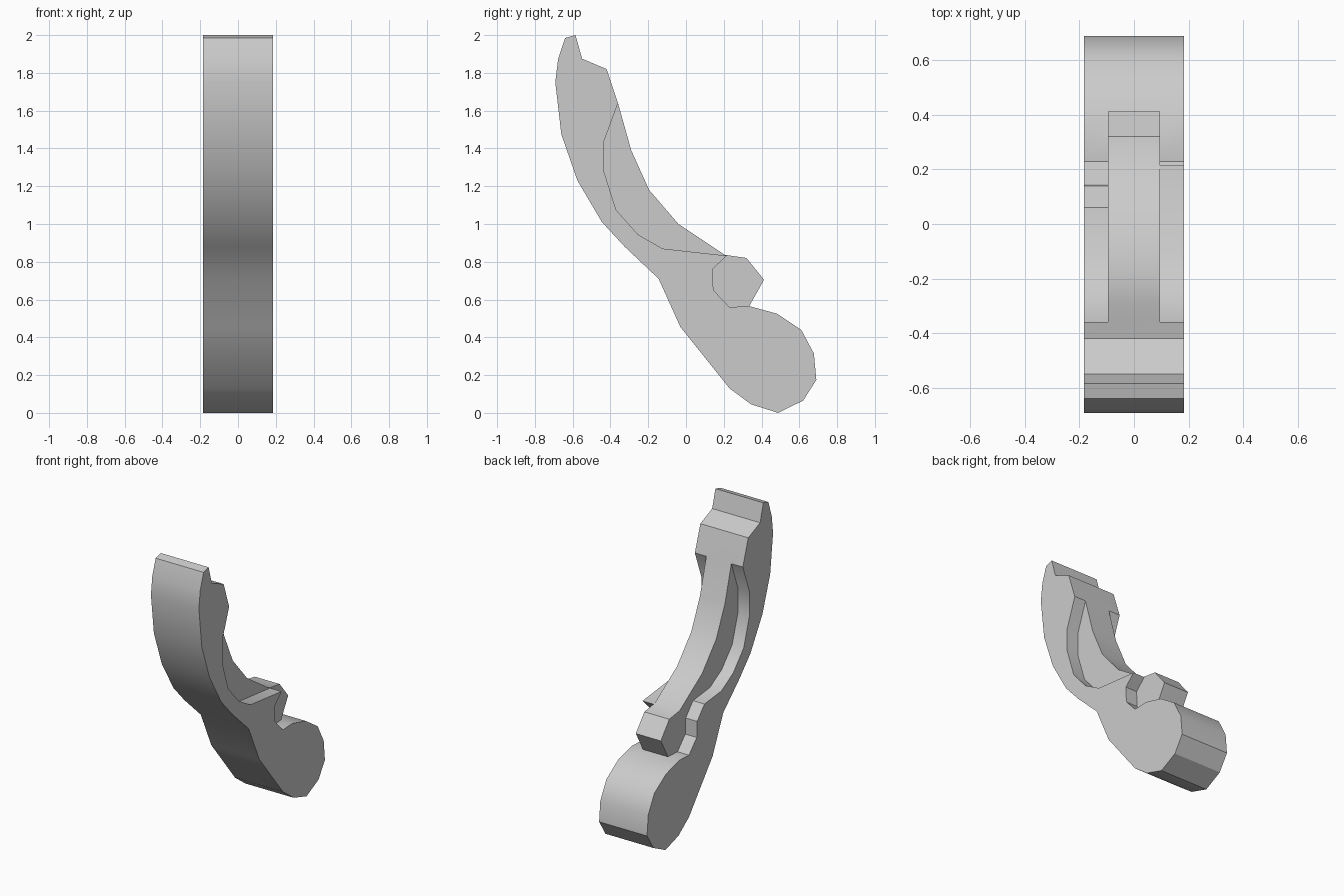
import bpy
import bmesh

if "Cube" in bpy.data.objects:
    bpy.data.objects.remove(bpy.data.objects["Cube"])


def extrude_profile(name, points, x0, x1):
    """Closed (y, z) outline extruded along x."""
    bm = bmesh.new()
    face = bm.faces.new([bm.verts.new((x0, y, z)) for y, z in points])
    grown = bmesh.ops.extrude_face_region(bm, geom=[face])["geom"]
    verts = [v for v in grown if isinstance(v, bmesh.types.BMVert)]
    bmesh.ops.translate(bm, verts=verts, vec=(x1 - x0, 0, 0))
    bmesh.ops.recalc_face_normals(bm, faces=bm.faces)
    mesh = bpy.data.meshes.new(name)
    bm.to_mesh(mesh)
    bm.free()
    obj = bpy.data.objects.new(name, mesh)
    bpy.context.collection.objects.link(obj)
    return obj


HALF_WIDTH, HALF_RIB = 0.184, 0.096

# Full side outline: tip, inner curve, hook, round foot, outer curve
outline = [
    (-0.64, 1.985), (-0.585, 2.0), (-0.55, 1.875), (-0.42, 1.82),
    (-0.36, 1.64), (-0.29, 1.39), (-0.195, 1.18), (-0.04, 1.0),
    (0.205, 0.837), (0.32, 0.82), (0.413, 0.705), (0.335, 0.565),
    (0.482, 0.525), (0.61, 0.44), (0.677, 0.315), (0.69, 0.175),
    (0.62, 0.065), (0.488, 0.0), (0.345, 0.045), (0.23, 0.13),
    (-0.03, 0.455), (-0.145, 0.71), (-0.325, 0.88), (-0.445, 1.01),
    (-0.575, 1.23), (-0.66, 1.475), (-0.692, 1.75), (-0.677, 1.875),
]
lever = extrude_profile("lever_body", outline, -HALF_WIDTH, HALF_WIDTH)

# Side recesses that leave the central rib standing; the lip differs per side
upper = [(-0.33, 1.722), (-0.36, 1.64), (-0.435, 1.435), (-0.435, 1.28),
         (-0.37, 1.075), (-0.255, 0.945), (-0.125, 0.87)]
notch = [(0.14, 0.76), (0.145, 0.65), (0.23, 0.56), (0.335, 0.565),
         (0.5, 0.573), (0.6, 1.722)]
cutters = []
for side, lip in ((1, (0.215, 0.832)), (-1, (0.06, 0.85))):
    cutter = extrude_profile("recess_cutter", upper + [lip] + notch,
                             side * HALF_RIB, side * 0.4)
    cutter.hide_render = True
    mod = lever.modifiers.new("recess", 'BOOLEAN')
    mod.operation = 'DIFFERENCE'
    mod.solver = 'EXACT'
    mod.object = cutter
    cutters.append(cutter)

# Apply the cuts and keep the hard edges crisp
bpy.context.view_layer.objects.active = lever
lever.select_set(True)
for mod in list(lever.modifiers):
    bpy.ops.object.modifier_apply(modifier=mod.name)
for cutter in cutters:
    bpy.data.objects.remove(cutter)
bpy.ops.object.shade_smooth_by_angle()
